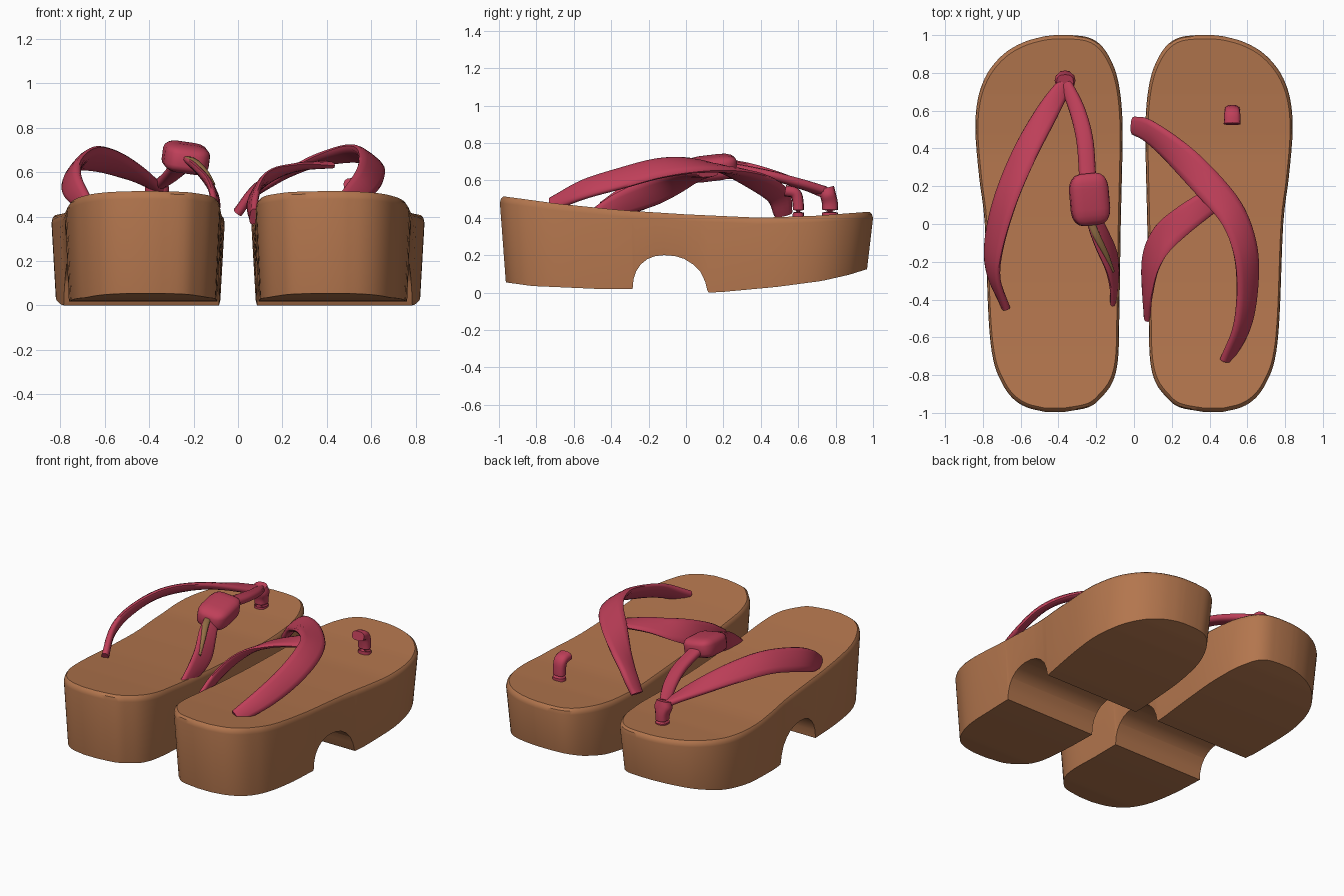
import bpy, bmesh, math
from mathutils import Vector

cube = bpy.data.objects.get("Cube")
if cube:
    bpy.data.objects.remove(cube, do_unlink=True)


def material(name, rgb):
    m = bpy.data.materials.new(name)
    m.use_nodes = True
    m.diffuse_color = (*rgb, 1)
    node = next(n for n in m.node_tree.nodes if n.type == 'BSDF_PRINCIPLED')
    node.inputs["Base Color"].default_value = (*rgb, 1)
    return m


WOOD = material("warm wood", (0.45, 0.18, 0.075))
CLOTH = material("rose cloth", (0.52, 0.05, 0.10))
LINING = material("tan lining", (0.30, 0.16, 0.06))


def spline(points, steps):
    """Catmull-Rom samples through points of any dimension."""
    p = [Vector(q) for q in points]
    p = [p[0] * 2 - p[1]] + p + [p[-1] * 2 - p[-2]]
    out = []
    for a, b, c, d in zip(p, p[1:], p[2:], p[3:]):
        for k in range(steps):
            t = k / steps
            out.append(0.5 * (2 * b + (c - a) * t + (2 * a - 5 * b + 4 * c - d) * t ** 2
                              + (3 * b - a - 3 * c + d) * t ** 3))
    return out + [p[-2]]


def lookup(table, y):
    """Linear lookup of the remaining columns by the first one."""
    for a, b in zip(table, table[1:]):
        if y <= b[0]:
            t = max(0, (y - a[0]) / (b[0] - a[0]))
            return [u + (v - u) * t for u, v in zip(a[1:], b[1:])]
    return list(table[-1][1:])


def finish(name, bm, mat, angle=40):
    bmesh.ops.recalc_face_normals(bm, faces=bm.faces[:])
    mesh = bpy.data.meshes.new(name)
    bm.to_mesh(mesh)
    bm.free()
    ob = bpy.data.objects.new(name, mesh)
    bpy.context.collection.objects.link(ob)
    mesh.materials.append(mat)
    bpy.ops.object.select_all(action='DESELECT')
    ob.select_set(True)
    bpy.context.view_layer.objects.active = ob
    bpy.ops.object.shade_smooth_by_angle(angle=math.radians(angle))
    return ob


def bridge(bm, a, b):
    n = len(a)
    for i in range(n):
        bm.faces.new((a[i], a[(i + 1) % n], b[(i + 1) % n], b[i]))


# Sole outline: y, outer x, inner x
OUTLINE = [(-0.995, .47, .37), (-.97, .57, .24), (-.92, .645, .175), (-.84, .70, .115),
           (-.72, .745, .085), (-.5, .77, .078), (0, .79, .07), (.25, .82, .064),
           (.5, .84, .06), (.67, .825, .07), (.8, .775, .095), (.9, .69, .14),
           (.96, .59, .19), (.99, .49, .25), (1.0, .42, .33)]
TOP = [(-1, .515), (-.7, .475), (-.35, .44), (0, .418), (.4, .40), (.7, .41), (1, .432)]
# Underside height, with the arched notch between heel and toe blocks
BOTTOM = [(-1, .055), (-.85, .035), (-.5, .02), (-.295, .018), (-.29, .07), (-.275, .115),
          (-.25, .15), (-.215, .178), (-.17, .195), (-.12, .2), (-.06, .195), (-.01, .18),
          (.04, .15), (.08, .11), (.105, .06), (.118, .012), (.125, 0), (.2, .003),
          (.5, .03), (.75, .062), (.9, .095), (1, .125)]


def sole(name, side):
    dense = [tuple(v) for v in spline(OUTLINE, 4)]
    ys = sorted({round(r[0], 4) for r in dense} | {b[0] for b in BOTTOM[3:18]})
    rows = [(y, *lookup(dense, y)) for y in ys]
    bm = bmesh.new()
    rings = []
    for sx, sy, drop in ((.95, .968, None), (1, 1, .035), (.99, .994, .012), (.965, .98, 0)):
        outer, inner = [], []
        for y, xo, xi in rows:
            z = lookup(BOTTOM, y)[0] if drop is None else lookup(TOP, y)[0] - drop
            for x, col in ((xo, outer), (xi, inner)):
                col.append(bm.verts.new((side * (.45 + (x - .45) * sx), y * sy, z)))
        rings.append((outer, inner))
    loops = [o + i[::-1] for o, i in rings]
    for a, b in zip(loops, loops[1:]):
        bridge(bm, a, b)
    for o, i in (rings[0], rings[-1]):
        for k in range(len(rows) - 1):
            bm.faces.new((o[k], o[k + 1], i[k + 1], i[k]))
    return finish(name, bm, WOOD, 35)


def strap(name, path, axis, mat=CLOTH, thick=.045, sides=12):
    """Flattened band through (x, y, z, width); its face points away from axis (x, z)."""
    bm = bmesh.new()
    pts = spline(path, 6)
    rings = []
    for k, p in enumerate(pts):
        pos = p.to_3d() if len(p) == 3 else Vector(p[:3])
        t = Vector((pts[min(k + 1, len(pts) - 1)] - pts[max(k - 1, 0)])[:3]).normalized()
        n = pos - Vector((axis[0], pos.y, axis[1]))
        n = (n - t * n.dot(t)).normalized()
        w = t.cross(n)
        ring = []
        for s in range(sides):
            a = math.tau * s / sides
            c, d = math.cos(a), math.sin(a)
            # rounded-rectangle section
            u = math.copysign(abs(c) ** .75, c) * p[3] / 2
            v = math.copysign(abs(d) ** .75, d) * thick / 2
            ring.append(bm.verts.new(pos + w * u + n * v))
        rings.append(ring)
    for a, b in zip(rings, rings[1:]):
        bridge(bm, a, b)
    bm.faces.new(rings[0])
    bm.faces.new(rings[-1])
    return finish(name, bm, mat, 60)


sole("left_sole", 1)
sole("right_sole", -1)

# Left sandal: loose main strap, inner strap, stub of the toe post
LEFT_AXIS = (.36, .36)
strap("left_main_strap", [(0, .52, .42, .10), (.08, .49, .52, .13), (.22, .38, .595, .15),
                          (.38, .22, .655, .16), (.52, .05, .68, .16), (.59, -.14, .665, .16),
                          (.60, -.35, .61, .15), (.57, -.55, .55, .13), (.49, -.72, .47, .09)],
      LEFT_AXIS)
strap("left_inner_strap", [(.07, -.50, .40, .08), (.07, -.36, .47, .13), (.09, -.2, .53, .17),
                           (.15, -.08, .58, .17), (.26, .02, .62, .15), (.40, .12, .635, .13)],
      LEFT_AXIS, thick=.035)
strap("left_toe_post", [(.52, .60, .38, .085), (.52, .60, .47, .08), (.52, .585, .53, .085),
                        (.52, .53, .545, .09)], (.52, -3), thick=.06)

# Right sandal: outer strap, toe post, toe strap, knot, inner strap
RIGHT_AXIS = (-.42, .38)
strap("right_outer_strap", [(-.36, .75, .53, .08), (-.46, .59, .59, .12), (-.58, .37, .645, .15),
                            (-.68, .13, .66, .16), (-.74, -.1, .61, .16), (-.745, -.27, .54, .14),
                            (-.68, -.44, .45, .08)], RIGHT_AXIS)
strap("right_toe_post", [(-.365, .77, .38, .08), (-.365, .77, .47, .08), (-.365, .76, .52, .11),
                         (-.365, .75, .56, .09)], (-.365, -3), thick=.085)
strap("right_toe_strap", [(-.36, .74, .54, .07), (-.30, .60, .585, .085), (-.26, .44, .63, .09),
                          (-.245, .24, .67, .09)], (-.27, .3), thick=.05)
strap("right_inner_strap", [(-.22, .04, .65, .09), (-.17, -.08, .60, .13), (-.12, -.2, .53, .15),
                            (-.105, -.32, .47, .12), (-.11, -.43, .41, .07)],
      RIGHT_AXIS, thick=.035)
strap("right_strap_lining", [(-.235, .02, .66, .04), (-.195, -.07, .645, .04),
                             (-.15, -.16, .60, .03), (-.115, -.25, .54, .02)],
      (-.27, .3), LINING, thick=.03)

# Knot: a softened block
bm = bmesh.new()
bmesh.ops.create_cube(bm, size=1)
bmesh.ops.bevel(bm, geom=bm.edges[:], offset=.3, segments=4, profile=.5, affect='EDGES')
for v in bm.verts:
    v.co = Vector((v.co.x * .205, v.co.y * .275, v.co.z * .13))
    v.co.z += v.co.y * .12
knot = finish("right_knot", bm, CLOTH, 60)
knot.location = (-.235, .13, .665)
knot.rotation_euler = (0, math.radians(8), math.radians(6))
